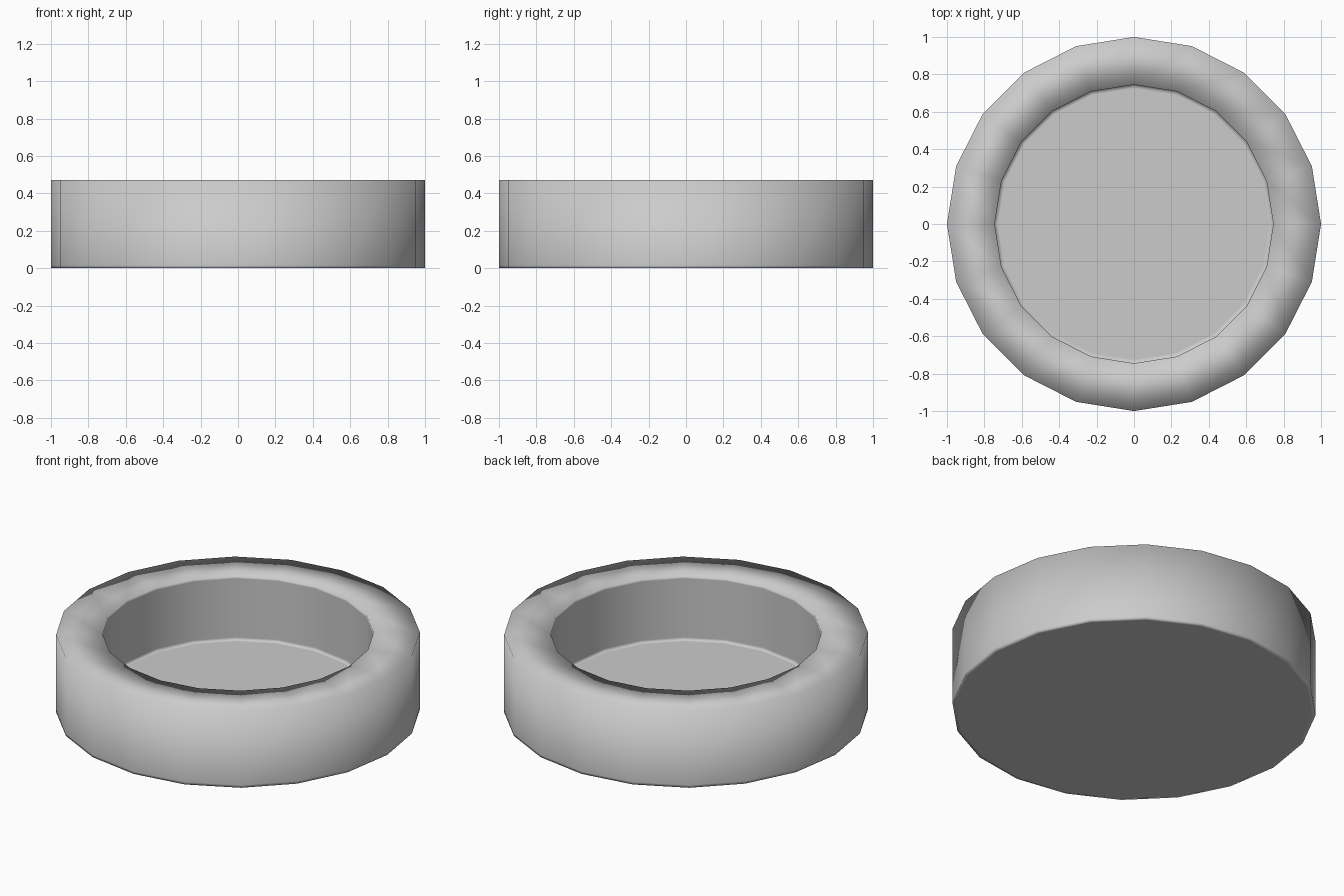
import bpy, bmesh, math

if "Cube" in bpy.data.objects:
    bpy.data.objects.remove(bpy.data.objects["Cube"])

SIDES = 20
# (radius, height) profile of the dish, with narrow support loops near the corners
PROFILE = [(0.98, 0.0), (1.0, 0.0), (1.0, 0.015), (1.0, 0.47),
           (0.745, 0.47), (0.745, 0.455), (0.745, 0.10), (0.745, 0.085), (0.725, 0.085)]

bm = bmesh.new()
rings = []
for r, z in PROFILE:
    rings.append([bm.verts.new((r * math.cos(2 * math.pi * i / SIDES),
                                r * math.sin(2 * math.pi * i / SIDES), z))
                  for i in range(SIDES)])

# walls and rim
for low, high in zip(rings, rings[1:]):
    for i in range(SIDES):
        j = (i + 1) % SIDES
        bm.faces.new((low[i], low[j], high[j], high[i]))

# underside and inner floor
bm.faces.new(rings[0][::-1])
bm.faces.new(rings[-1])

bmesh.ops.recalc_face_normals(bm, faces=bm.faces)
for f in bm.faces:
    f.smooth = True

mesh = bpy.data.meshes.new("round_dish")
bm.to_mesh(mesh)
bm.free()
dish = bpy.data.objects.new("round_dish", mesh)
bpy.context.collection.objects.link(dish)
